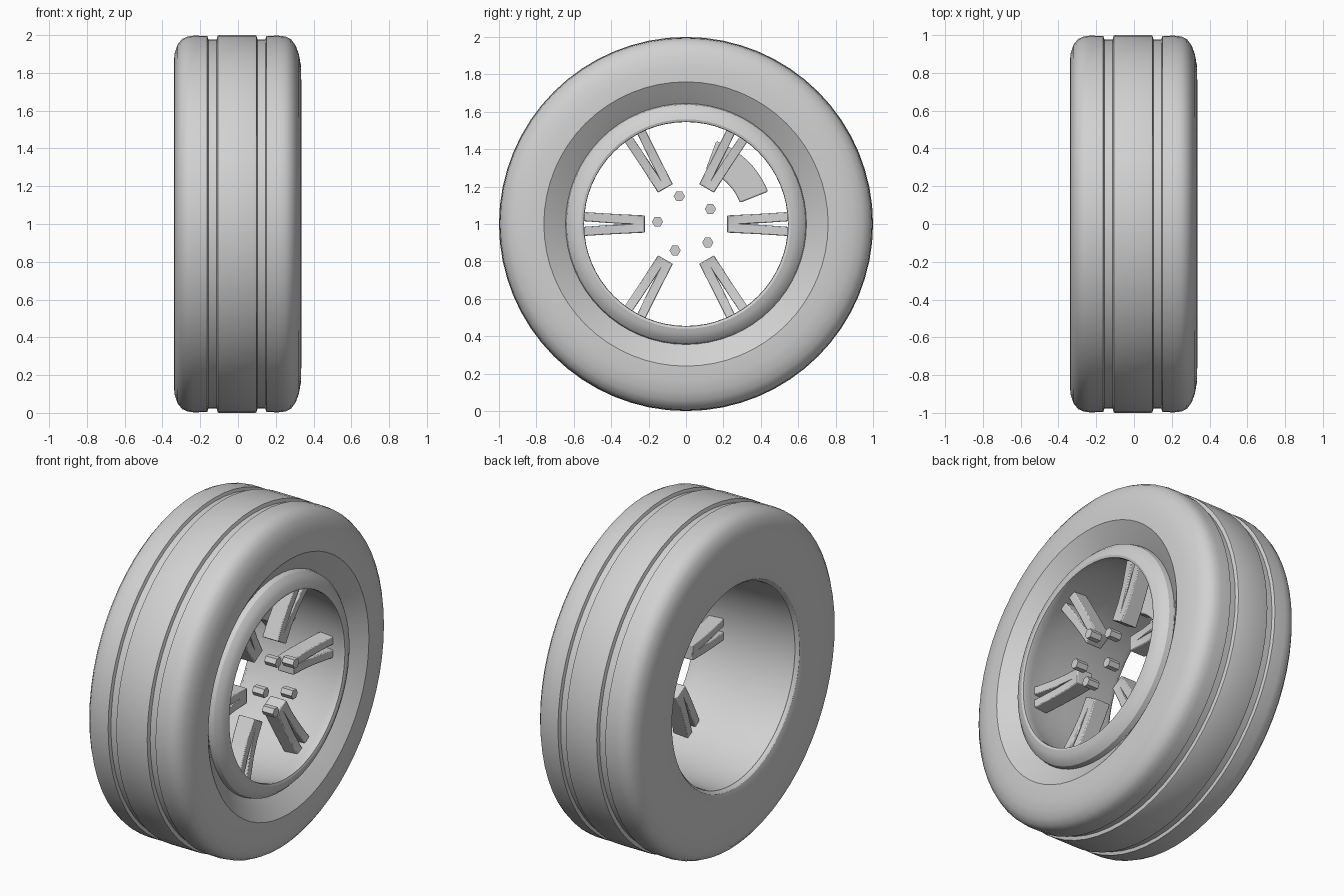
import bpy, bmesh, math
from mathutils import Vector

if "Cube" in bpy.data.objects:
    bpy.data.objects.remove(bpy.data.objects["Cube"])

SEG = 64
grey = bpy.data.materials.new("light grey")
grey.diffuse_color = (0.64, 0.64, 0.64, 1)
grey.use_nodes = True
grey.node_tree.nodes["Principled BSDF"].inputs["Base Color"].default_value = grey.diffuse_color


def finish(name, bm, bevel=0.0):
    bmesh.ops.recalc_face_normals(bm, faces=bm.faces)
    me = bpy.data.meshes.new(name)
    bm.to_mesh(me)
    bm.free()
    ob = bpy.data.objects.new(name, me)
    bpy.context.collection.objects.link(ob)
    me.materials.append(grey)
    if bevel:
        mod = ob.modifiers.new("soft edges", "BEVEL")
        mod.width = bevel
        mod.segments = 2
    bpy.ops.object.select_all(action="DESELECT")
    bpy.context.view_layer.objects.active = ob
    ob.select_set(True)
    bpy.ops.object.shade_smooth_by_angle(angle=math.radians(32))
    return ob


def polar(x, r, a, w=0.0):
    """Point at radius r and angle a around the axle, shifted sideways by w."""
    c, s = math.cos(a), math.sin(a)
    return Vector((x, r * c - w * s, 1 + r * s + w * c))


def lathe(name, profile):
    """Spin an open (x, radius) profile around the axle."""
    bm = bmesh.new()
    rings = [[bm.verts.new(polar(x, r, 2 * math.pi * i / SEG)) for x, r in profile]
             for i in range(SEG)]
    for i in range(SEG):
        a, b = rings[i], rings[(i + 1) % SEG]
        for j in range(len(profile) - 1):
            bm.faces.new((a[j], a[j + 1], b[j + 1], b[j]))
    return finish(name, bm)


def loft(bm, sections, open_spans=0):
    """Join equal cross-sections into a solid; the last side stays open on the first spans."""
    rows = [[bm.verts.new(p) for p in s] for s in sections]
    n = len(rows[0])
    for i, (a, b) in enumerate(zip(rows, rows[1:])):
        for j in range(n - 1 if i < open_spans else n):
            bm.faces.new((a[j], a[(j + 1) % n], b[(j + 1) % n], b[j]))
    bm.faces.new(rows[0])
    bm.faces.new(rows[-1])


# Tyre: rounded shoulders, two tread grooves, dished outer sidewall
lathe("tyre", [
    (-0.295, 0.588), (-0.315, 0.592), (-0.33, 0.605), (-0.337, 0.63), (-0.34, 0.68),
    (-0.34, 0.78), (-0.34, 0.86), (-0.335, 0.905),
    (-0.32, 0.95), (-0.295, 0.98), (-0.265, 0.993), (-0.235, 0.997), (-0.163, 0.996),
    (-0.157, 0.978), (-0.113, 0.978), (-0.107, 0.998), (-0.10, 1.0),
    (0.09, 1.0), (0.097, 0.998), (0.103, 0.978), (0.145, 0.978), (0.151, 0.996),
    (0.215, 0.997), (0.25, 0.993), (0.28, 0.978), (0.305, 0.945), (0.322, 0.90),
    (0.333, 0.84), (0.335, 0.76), (0.295, 0.70), (0.255, 0.645), (0.24, 0.625)])

# Rim: raised front lip and a barrel open at the back
lathe("rim", [
    (0.245, 0.646), (0.285, 0.638), (0.308, 0.615), (0.322, 0.585), (0.329, 0.56),
    (0.325, 0.547), (0.31, 0.545), (0.27, 0.552), (0.22, 0.56), (0.15, 0.568),
    (0.0, 0.576), (-0.29, 0.584), (-0.31, 0.588), (-0.315, 0.595)])

# Spokes: six, each forking into two arms that curve forward to the rim
bm = bmesh.new()
for k in range(6):
    a = k * math.pi / 3
    for side in (-1, 1):
        sections = []
        for r, w0, w1, back, front in ((0.22, 0.0, 0.046, 0.11, 0.215),
                                       (0.325, 0.0, 0.051, 0.115, 0.213),
                                       (0.42, 0.006, 0.056, 0.125, 0.22),
                                       (0.53, 0.014, 0.063, 0.14, 0.235),
                                       (0.58, 0.018, 0.066, 0.15, 0.245)):
            sections.append([polar(x, r, a, side * w) for x, w in
                             ((back, w0), (back, w1), (front, w1), (front, w0))])
        loft(bm, sections, open_spans=1)
bmesh.ops.remove_doubles(bm, verts=bm.verts, dist=0.0005)
finish("spokes", bm, 0.005)

# Wheel bolts: five hexagonal pins
bm = bmesh.new()
for k in range(5):
    c = polar(0, 0.153, math.radians(31.6 + 72 * k))
    loft(bm, [[c + Vector((x, 0.03 * math.cos(j * math.pi / 3),
                           0.03 * math.sin(j * math.pi / 3))) for j in range(6)]
              for x in (0.22, 0.293)])
finish("wheel_bolts", bm)

# Brake caliper: an arc-shaped block behind the spokes
bm = bmesh.new()
sections = []
for i in range(11):
    a = math.radians(21.5 + 48.5 * i / 10)
    sections.append([polar(x, r, a) for x, r in
                     ((0.0, 0.31), (0.0, 0.472), (0.08, 0.472), (0.08, 0.31))])
loft(bm, sections)
finish("brake_caliper", bm, 0.008)
